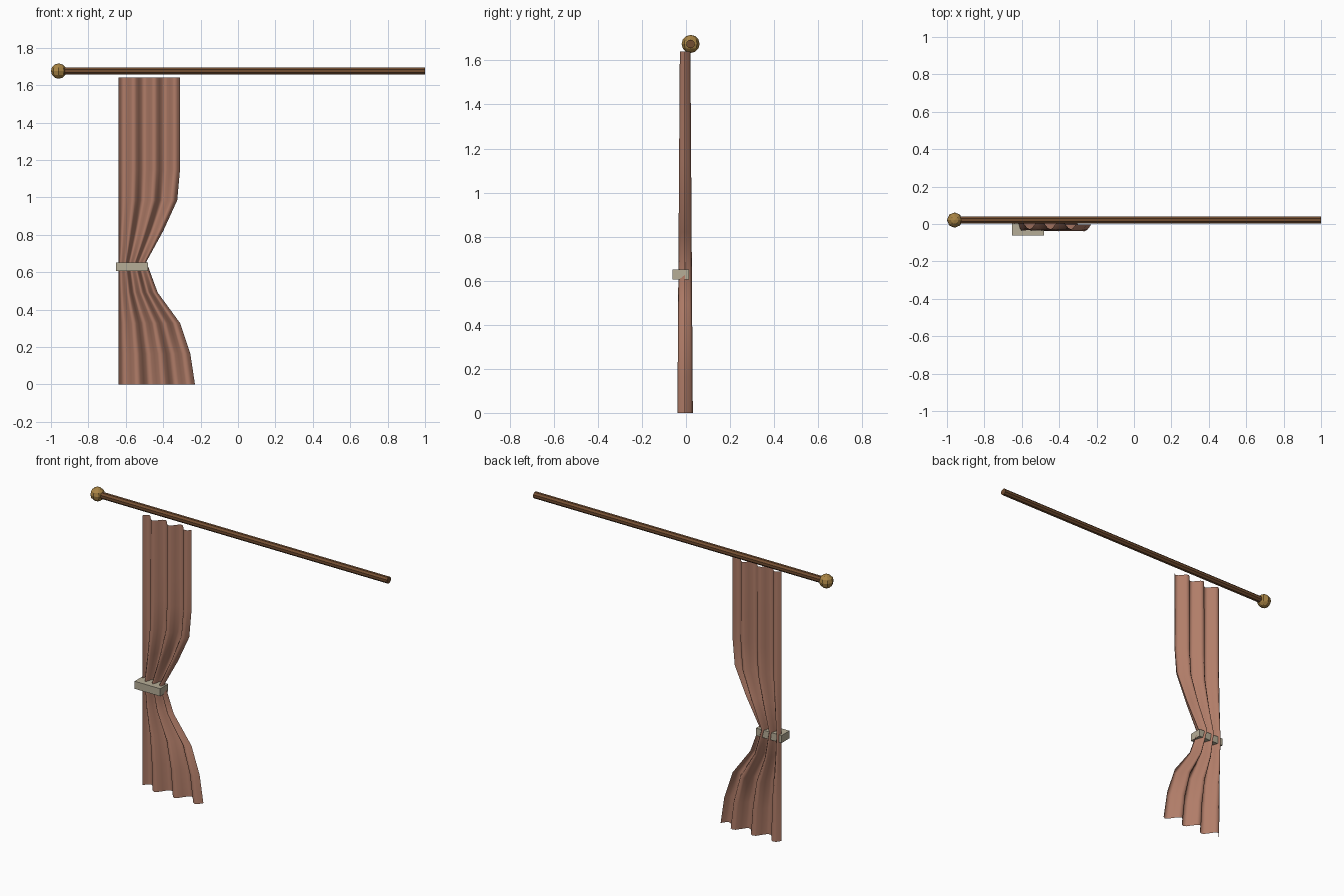
import bpy, bmesh, math
from mathutils import Matrix

if "Cube" in bpy.data.objects:
    bpy.data.objects.remove(bpy.data.objects["Cube"])


def material(name, rgb):
    m = bpy.data.materials.new(name)
    m.diffuse_color = (*rgb, 1)
    m.use_nodes = True
    m.node_tree.nodes["Principled BSDF"].inputs["Base Color"].default_value = m.diffuse_color
    return m


def make(name, bm, mat, smooth=False):
    me = bpy.data.meshes.new(name)
    bm.to_mesh(me)
    bm.free()
    me.materials.append(mat)
    for p in me.polygons:
        p.use_smooth = smooth
    ob = bpy.data.objects.new(name, me)
    bpy.context.collection.objects.link(ob)
    return ob


cloth = material("terracotta cloth", (0.44, 0.205, 0.14))
linen = material("pale linen", (0.47, 0.42, 0.31))
wood = material("dark wood", (0.17, 0.075, 0.03))
brass = material("brass", (0.40, 0.235, 0.06))

# Curtain rod: eight-sided bar along x
ROD_Y, ROD_Z = 0.021, 1.675
bm = bmesh.new()
bmesh.ops.create_cone(bm, cap_ends=True, segments=8, radius1=0.02, radius2=0.02, depth=1.96,
                      matrix=Matrix.Translation((0.02, ROD_Y, ROD_Z))
                      @ Matrix.Rotation(math.pi / 2, 4, 'Y')
                      @ Matrix.Rotation(math.pi / 8, 4, 'Z'))
make("curtain_rod", bm, wood)

# Ball finial on the left end
bm = bmesh.new()
bmesh.ops.create_uvsphere(bm, u_segments=8, v_segments=6, radius=0.041,
                          matrix=Matrix.Translation((-0.959, ROD_Y, ROD_Z)))
make("rod_finial", bm, brass)

# Curtain: three-fold sheet, straight on the left, gathered at the tieback
LEFT, TOP, COLS, FOLDS = -0.64, 1.64, 24, 3
right_edge = [-0.23, -0.255, -0.31, -0.43, -0.49, -0.40, -0.325, -0.31, -0.31, -0.31, -0.31]
bm = bmesh.new()
rows = []
for r, right in enumerate(right_edge):
    t = r / (len(right_edge) - 1)
    amp = 0.035 - 0.011 * t
    rows.append([bm.verts.new((LEFT + (right - LEFT) * c / COLS,
                               -0.004 + amp * math.sin(2 * math.pi * FOLDS * c / COLS),
                               TOP * t)) for c in range(COLS + 1)])
for a, b in zip(rows, rows[1:]):
    for c in range(COLS):
        bm.faces.new((a[c], a[c + 1], b[c + 1], b[c]))
make("curtain", bm, cloth, smooth=True)

# Tieback band around the gathered cloth
bm = bmesh.new()
bmesh.ops.create_cube(bm, size=1, matrix=Matrix.Translation((-0.566, -0.024, 0.628))
                      @ Matrix.Diagonal((0.172, 0.076, 0.046, 1)))
make("tieback", bm, linen)
